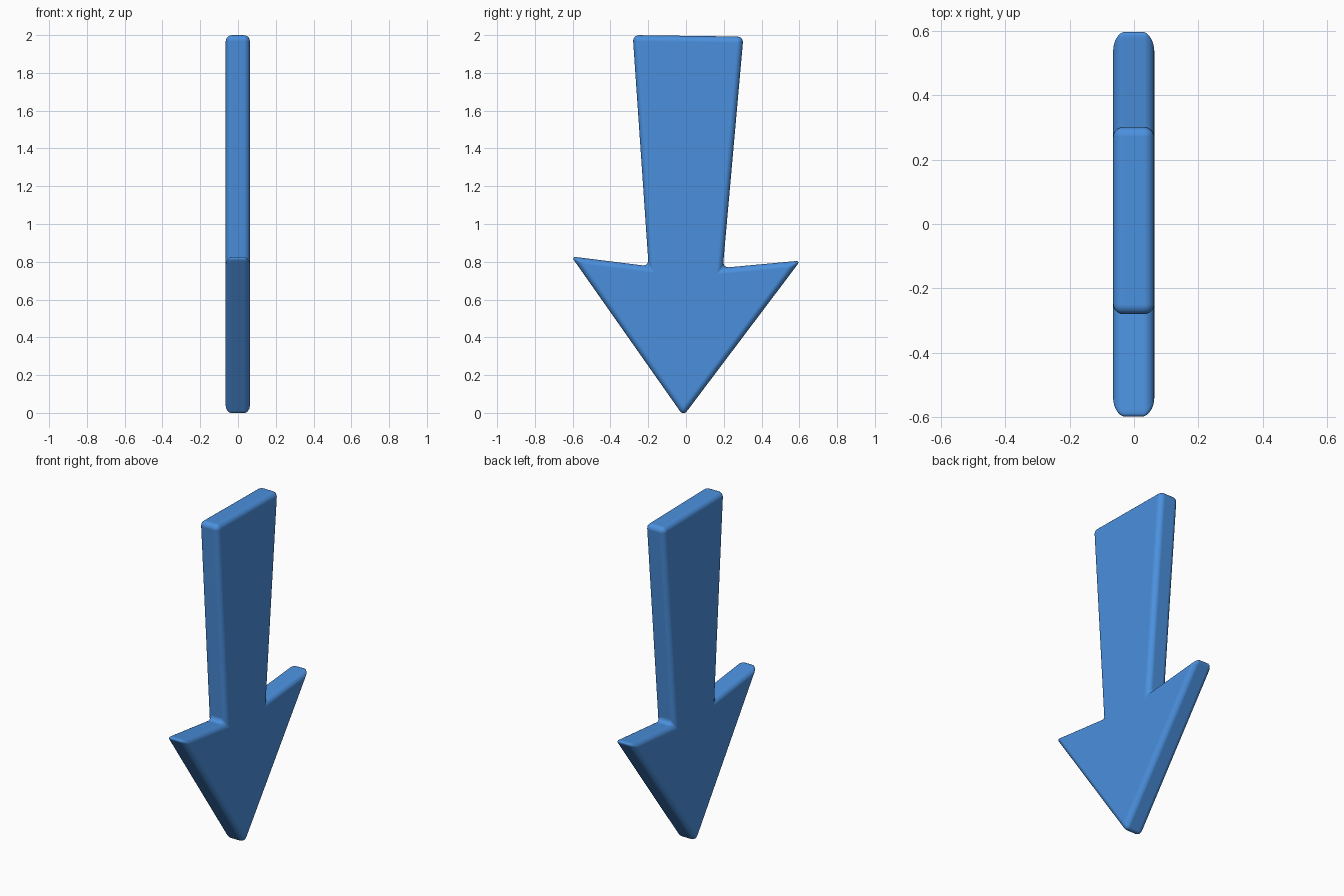
import bpy, bmesh

if "Cube" in bpy.data.objects:
    bpy.data.objects.remove(bpy.data.objects["Cube"])

# Arrow outline in the YZ plane (corners before rounding), pointing down
OUTLINE = [(-0.282, 2.0), (0.304, 1.992), (0.195, 0.768), (0.606, 0.806),
           (-0.014, -0.016), (-0.607, 0.828), (-0.198, 0.777)]
X0, X1 = -0.065, 0.063

# Flat slab: outline extruded through its thickness
bm = bmesh.new()
face = bm.faces.new([bm.verts.new((X0, y, z)) for y, z in OUTLINE])
ext = bmesh.ops.extrude_face_region(bm, geom=[face])
moved = [g for g in ext["geom"] if isinstance(g, bmesh.types.BMVert)]
bmesh.ops.translate(bm, verts=moved, vec=(X1 - X0, 0, 0))
bmesh.ops.recalc_face_normals(bm, faces=bm.faces)
mesh = bpy.data.meshes.new("arrow")
bm.to_mesh(mesh)
bm.free()
arrow = bpy.data.objects.new("arrow", mesh)
bpy.context.collection.objects.link(arrow)

# Softly rounded edges
bev = arrow.modifiers.new("rounding", 'BEVEL')
bev.width = 0.032
bev.segments = 5
bev.limit_method = 'NONE'
bev.harden_normals = True
for p in mesh.polygons:
    p.use_smooth = True

# Blue paint
mat = bpy.data.materials.new("blue")
mat.diffuse_color = (0.07, 0.28, 0.73, 1)
mat.use_nodes = True
mat.node_tree.nodes["Principled BSDF"].inputs["Base Color"].default_value = mat.diffuse_color
mesh.materials.append(mat)
